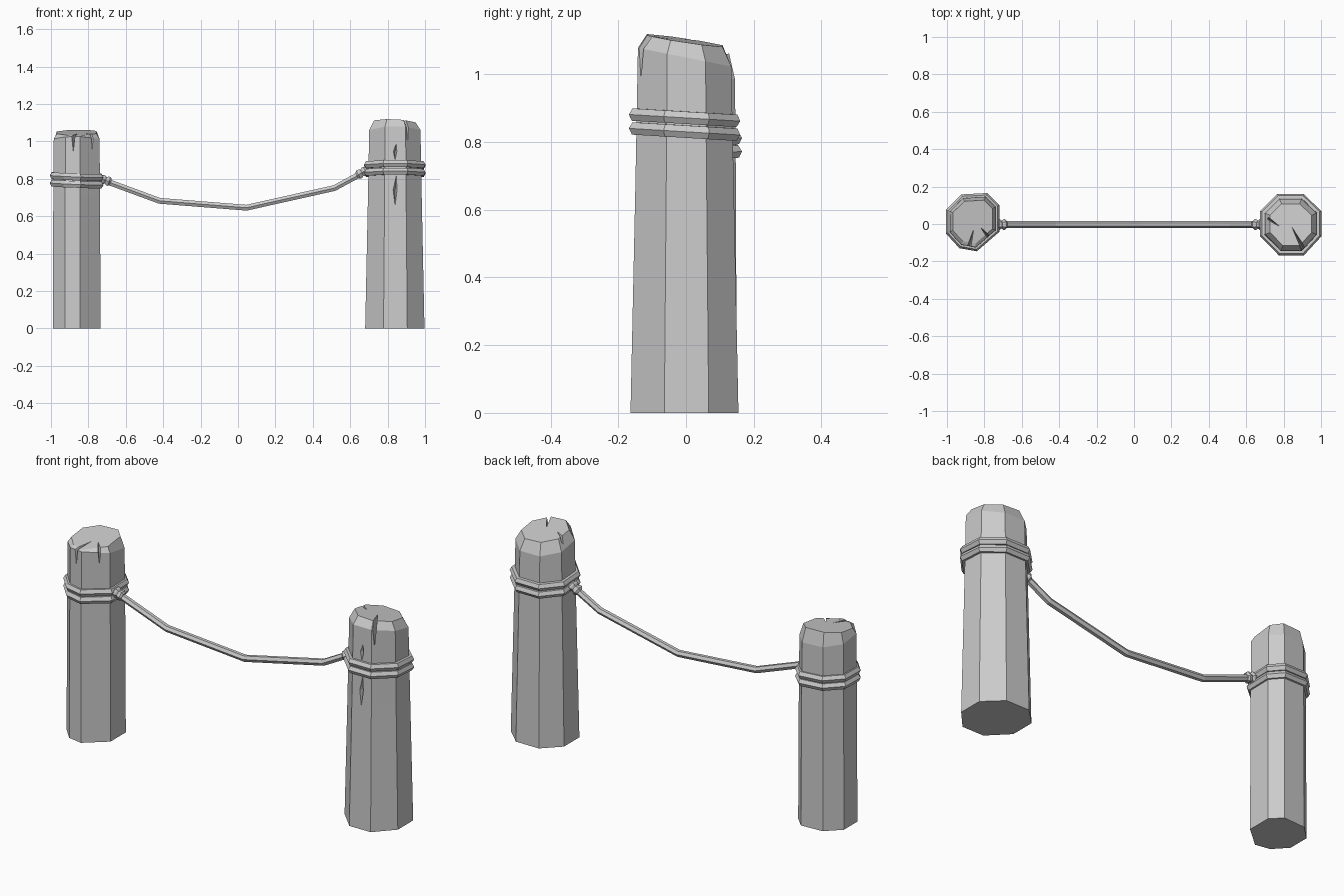
import bpy, bmesh
from mathutils import Vector

cube = bpy.data.objects.get("Cube")
if cube:
    bpy.data.objects.remove(cube, do_unlink=True)

grey = bpy.data.materials.new("plain_grey")
grey.use_nodes = True
grey.diffuse_color = (0.6, 0.6, 0.6, 1)
grey.node_tree.nodes["Principled BSDF"].inputs["Base Color"].default_value = (0.6, 0.6, 0.6, 1)


def link(name, data):
    ob = bpy.data.objects.new(name, data)
    bpy.context.collection.objects.link(ob)
    return ob


def baked(ob):
    """Evaluated mesh of an object with its modifiers or curve bevel applied."""
    bpy.context.view_layer.update()
    deps = bpy.context.evaluated_depsgraph_get()
    return bpy.data.meshes.new_from_object(ob.evaluated_get(deps))


def finish(ob):
    ob.data.materials.clear()
    ob.data.materials.append(grey)
    for face in ob.data.polygons:
        face.use_smooth = False
        face.material_index = 0


def post(name, outline, rings):
    """Loft an outline upward; each ring is (scale, height, x slope, y slope)."""
    mid = sum((Vector(p) for p in outline), Vector((0, 0))) / len(outline)
    bm = bmesh.new()
    loops = []
    for scale, z, sx, sy in rings:
        loop = []
        for p in outline:
            d = (Vector(p) - mid) * scale
            loop.append(bm.verts.new((mid.x + d.x, mid.y + d.y, z + sx * d.x + sy * d.y)))
        loops.append(loop)
    n = len(outline)
    for a, b in zip(loops, loops[1:]):
        for i in range(n):
            j = (i + 1) % n
            bm.faces.new((a[i], a[j], b[j], b[i]))
    bm.faces.new(loops[-1])
    bm.faces.new(loops[0][::-1])
    bmesh.ops.recalc_face_normals(bm, faces=bm.faces)
    mesh = bpy.data.meshes.new(name)
    bm.to_mesh(mesh)
    bm.free()
    ob = link(name, mesh)
    finish(ob)
    return ob, mid


def carve(ob, points):
    """Cut the convex hull of the points out of an object."""
    bm = bmesh.new()
    for p in points:
        bm.verts.new(p)
    bmesh.ops.convex_hull(bm, input=bm.verts)
    bmesh.ops.recalc_face_normals(bm, faces=bm.faces)
    mesh = bpy.data.meshes.new("crack_cutter")
    bm.to_mesh(mesh)
    bm.free()
    cutter = link("crack_cutter", mesh)
    cutter.hide_render = True
    mod = ob.modifiers.new("crack", "BOOLEAN")
    mod.operation = "DIFFERENCE"
    mod.solver = "EXACT"
    mod.object = cutter
    result = baked(ob)
    ob.modifiers.clear()
    ob.data = result
    bpy.data.objects.remove(cutter, do_unlink=True)
    finish(ob)


def top_crack(ob, inner, mouth, top, tip, width):
    """Wedge that opens on the top face and runs down the side."""
    a, b = Vector(inner), Vector(mouth)
    side = (b - a).orthogonal().normalized() * width
    carve(ob, [(*a, top), (*(b + side), top), (*(b - side), top), (*b, tip)])


def tube(name, points, radius, cyclic=False, swell=None):
    curve = bpy.data.curves.new(name, "CURVE")
    curve.dimensions = "3D"
    curve.bevel_depth = radius
    curve.bevel_resolution = 1
    curve.use_fill_caps = not cyclic
    spline = curve.splines.new("POLY")
    spline.points.add(len(points) - 1)
    for i, p in enumerate(points):
        spline.points[i].co = (*p, 1)
        spline.points[i].radius = swell[i] if swell else 1
    spline.use_cyclic_u = cyclic
    temp = link(name + "_path", curve)
    mesh = baked(temp)
    bpy.data.objects.remove(temp, do_unlink=True)
    ob = link(name, mesh)
    finish(ob)


def wraps(name, outline, mid, scale, heights, sx, sy):
    """Rope loops bound around a post."""
    for k, z in enumerate(heights):
        path = []
        for p in outline:
            d = (Vector(p) - mid) * scale
            path.append((mid.x + d.x, mid.y + d.y, z + sx * d.x + sy * d.y))
        tube(f"{name}_{k + 1}", path, 0.021, cyclic=True)


def collar(name, start, end):
    """Small double knot where the rope meets a post."""
    a, b = Vector(start), Vector(end)
    steps = [a.lerp(b, i / 6) for i in range(7)]
    tube(name, steps, 0.019, swell=[1.0, 1.5, 1.5, 1.1, 1.5, 1.5, 1.0])


# Posts
short_outline = [(-0.735, -0.035), (-0.735, 0.095), (-0.79, 0.15), (-0.915, 0.143),
                 (-0.99, 0.07), (-0.99, -0.045), (-0.925, -0.115), (-0.845, -0.13)]
tall_outline = [(0.778, -0.164), (0.905, -0.164), (0.997, -0.064), (0.997, 0.067),
                (0.905, 0.155), (0.768, 0.155), (0.68, 0.067), (0.68, -0.064)]
short_post, short_mid = post("short_post", short_outline, [
    (1.0, 0, 0, 0), (0.98, 0.7, 0, 0), (0.96, 1.005, 0, -0.15), (0.83, 1.047, 0, 0.13)])
tall_post, tall_mid = post("tall_post", tall_outline, [
    (1.0, 0, 0, 0), (0.91, 0.68, 0, 0), (0.865, 1.05, 0, -0.2), (0.7, 1.1, -0.05, -0.15)])

# Weathering cracks
top_crack(short_post, (-0.85, 0.0), (-0.885, -0.135), 1.07, 0.93, 0.016)
top_crack(short_post, (-0.835, 0.0), (-0.76, -0.09), 1.07, 0.92, 0.016)
top_crack(tall_post, (0.83, 0.01), (0.91, -0.14), 1.13, 0.98, 0.014)
top_crack(tall_post, (0.79, -0.02), (0.715, 0.03), 1.12, 1.03, 0.01)
for x, low, high in ((0.84, 0.87, 1.02), (0.84, 0.62, 0.86)):
    centre = (low + high) / 2
    carve(tall_post, [(x + 0.01, -0.165, high), (x, -0.165, low), (x - 0.016, -0.165, centre),
                      (x + 0.016, -0.165, centre), (x, -0.115, centre)])

# Rope
wraps("short_post_wrap", short_outline, short_mid, 0.97, (0.812, 0.772), -0.04, 0.02)
wraps("tall_post_wrap", tall_outline, tall_mid, 0.91, (0.872, 0.831), 0, -0.06)
collar("short_post_knot", (-0.735, -0.003, 0.8), (-0.68, -0.003, 0.783))
collar("tall_post_knot", (0.69, -0.003, 0.847), (0.635, -0.003, 0.817))
tube("hanging_rope", [(-0.74, -0.003, 0.8), (-0.42, -0.003, 0.682), (0.045, -0.003, 0.645),
                      (0.515, -0.003, 0.75), (0.7, -0.003, 0.85)], 0.018)
